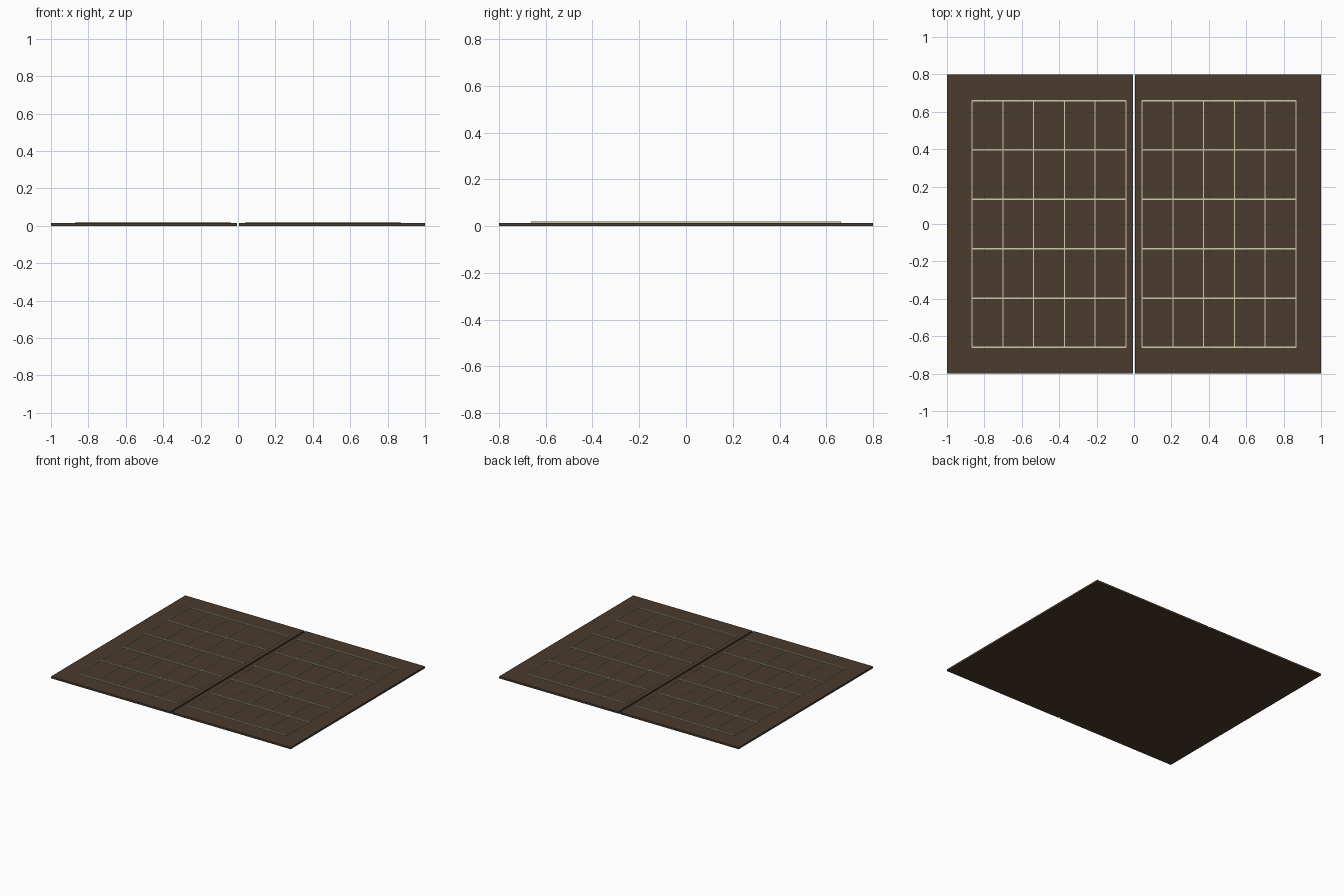
import bpy

if "Cube" in bpy.data.objects:
    bpy.data.objects.remove(bpy.data.objects["Cube"])

BOARD_T = 0.014   # board thickness
LINE_TOP = 0.02   # top of the raised grid lines
GAP = 0.005       # half the gap between the two leaves


def material(name, color):
    m = bpy.data.materials.new(name)
    m.diffuse_color = (*color, 1)
    m.use_nodes = True
    m.node_tree.nodes["Principled BSDF"].inputs["Base Color"].default_value = m.diffuse_color
    return m


wood = material("dark_wood", (0.07, 0.043, 0.027))
inlay = material("pale_inlay", (0.62, 0.62, 0.42))


def box(name, x, y, z, mat):
    """Box from (min, max) ranges on each axis."""
    bpy.ops.mesh.primitive_cube_add(size=1, location=[sum(r) / 2 for r in (x, y, z)])
    o = bpy.context.object
    o.name = name
    o.scale = [r[1] - r[0] for r in (x, y, z)]
    bpy.ops.object.transform_apply(location=True, rotation=False, scale=True)
    o.data.materials.append(mat)
    return o


X0, X1, Y1 = 0.043, 0.866, 0.66   # grid extents on one leaf
WX, WY = 0.0025, 0.004            # half widths of the lines
CELLS = 5

for side, s in (("left", -1), ("right", 1)):
    # board leaf
    box(f"{side}_board_leaf", sorted((s * GAP, s * 1.0)), (-0.8, 0.8), (0, BOARD_T), wood)
    # raised grid lines, sunk slightly into the leaf
    z = (BOARD_T - 0.002, LINE_TOP)
    for i in range(CELLS + 1):
        x = s * (X0 + (X1 - X0) * i / CELLS)
        y = -Y1 + 2 * Y1 * i / CELLS
        box(f"{side}_column_line_{i + 1}", (x - WX, x + WX), (-Y1, Y1), z, inlay)
        box(f"{side}_row_line_{i + 1}", sorted((s * X0, s * X1)), (y - WY, y + WY), z, inlay)
